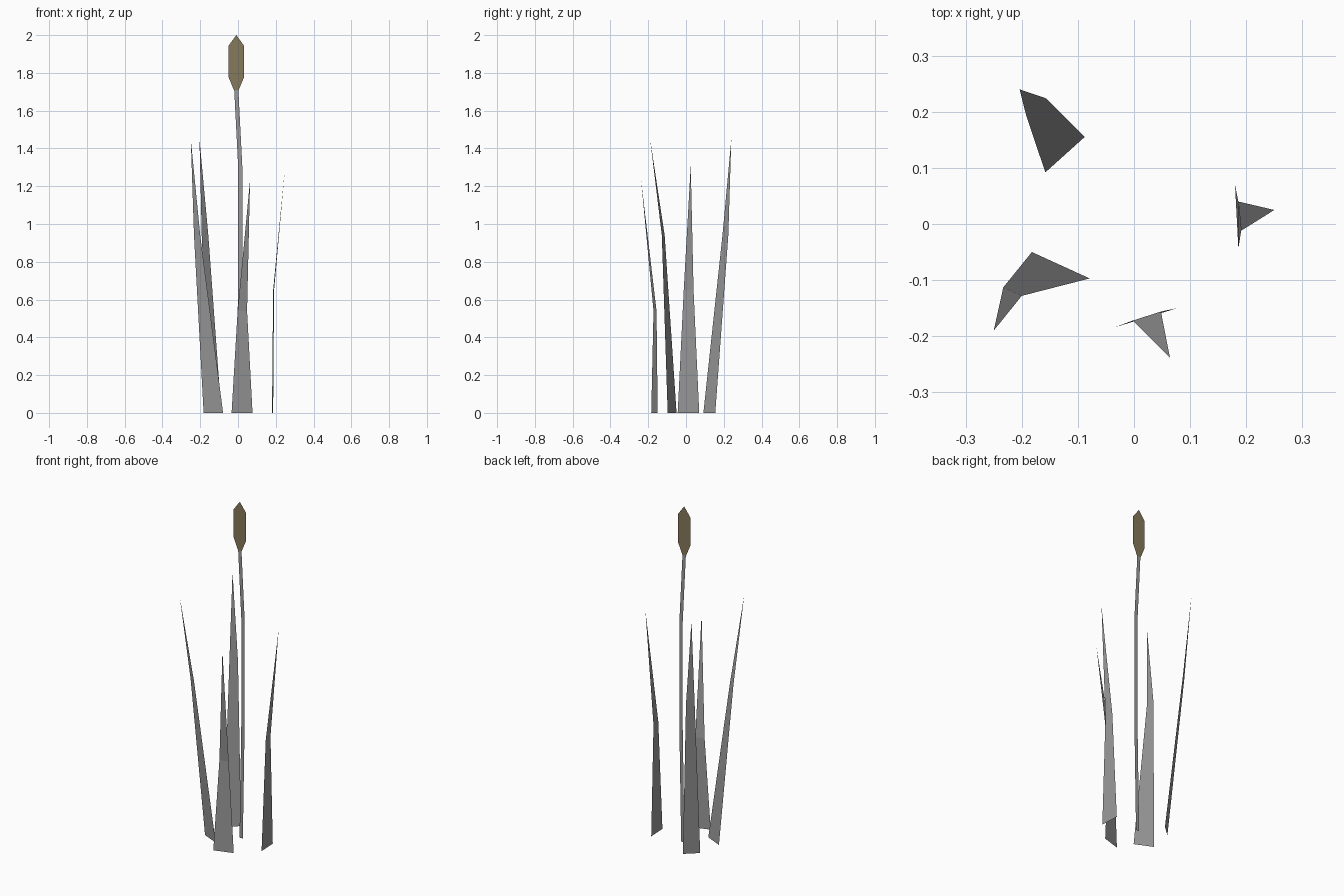
import bpy

if "Cube" in bpy.data.objects:
    bpy.data.objects.remove(bpy.data.objects["Cube"])


def material(name, colour):
    mat = bpy.data.materials.new(name)
    mat.diffuse_color = (*colour, 1)
    mat.use_nodes = True
    mat.node_tree.nodes["Principled BSDF"].inputs["Base Color"].default_value = mat.diffuse_color
    return mat


def blade(name, rows, mat, tip=None):
    """Flat strip through (left, right) point pairs, optionally closed to a tip."""
    verts = [p for row in rows for p in row]
    faces = [(2 * i, 2 * i + 1, 2 * i + 3, 2 * i + 2) for i in range(len(rows) - 1)]
    if tip:
        verts.append(tip)
        n = len(verts) - 1
        faces.append((n - 2, n - 1, n))
    mesh = bpy.data.meshes.new(name)
    mesh.from_pydata(verts, [], faces)
    mesh.update()
    mesh.materials.append(mat)
    obj = bpy.data.objects.new(name, mesh)
    bpy.context.collection.objects.link(obj)
    return obj


def leaf(name, base, mid, mid_z, tip):
    """Leaf that tapers from a wide base, bends once and ends in a point."""
    rows = [[(x, y, 0.0) for x, y in base], [(x, y, mid_z) for x, y in mid]]
    return blade(name, rows, grey, tip)


def upright(y, profile):
    """Rows facing the front from (centre x, half width, z)."""
    return [[(x - w, y, z), (x + w, y, z)] for x, w, z in profile]


grey = material("dark_grey", (0.32, 0.32, 0.32))
brown = material("seed_head_brown", (0.24, 0.19, 0.105))

# Leaves around the stalk
leaf("leaf_back_left", [(-0.158, 0.092), (-0.088, 0.155)],
     [(-0.192, 0.193), (-0.157, 0.224)], 0.94, (-0.204, 0.24, 1.45))
leaf("leaf_front_left", [(-0.182, -0.05), (-0.079, -0.097)],
     [(-0.233, -0.113), (-0.2, -0.128)], 0.94, (-0.25, -0.19, 1.45))
leaf("leaf_front", [(-0.034, -0.184), (0.077, -0.15)],
     [(-0.002, -0.172), (0.048, -0.156)], 0.54, (0.064, -0.238, 1.235))
leaf("leaf_right", [(0.186, -0.044), (0.18, 0.07)],
     [(0.191, -0.012), (0.186, 0.04)], 0.65, (0.25, 0.025, 1.31))

# Stalk, slightly bent
Y = 0.03
blade("stalk", upright(Y, [(0.0, 0.011, 0), (0.012, 0.011, 0.7),
                           (0.012, 0.011, 1.3), (-0.009, 0.011, 1.71)]), grey)

# Brown seed head on top
blade("seed_head", upright(Y, [(-0.009, 0.011, 1.705), (-0.009, 0.04, 1.775),
                               (-0.009, 0.04, 1.945)]), brown, (-0.009, Y, 2.0))
